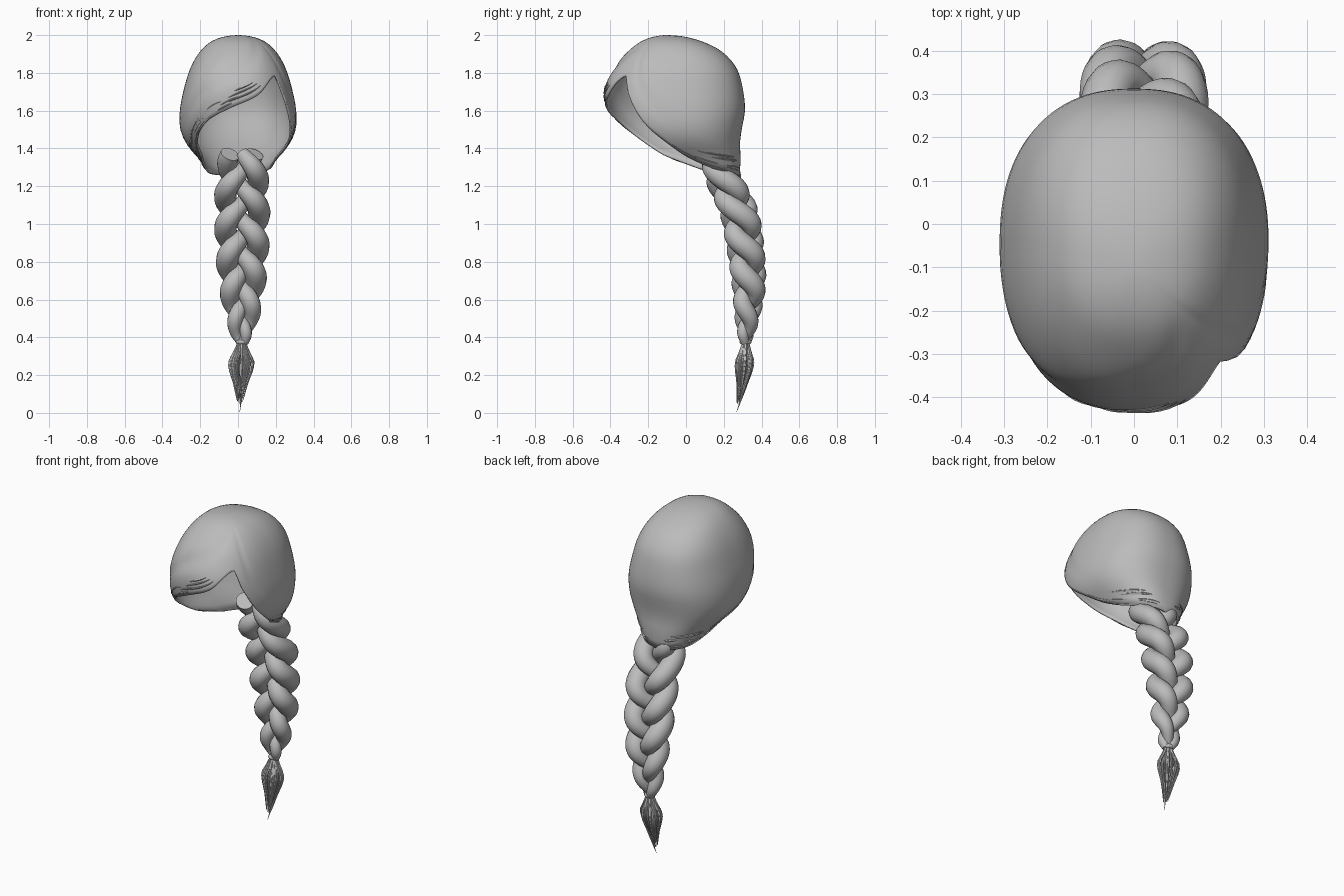
import bpy, bmesh, math, random
from mathutils import Vector

random.seed(4)
cube = bpy.data.objects.get("Cube")
if cube:
    bpy.data.objects.remove(cube)

hair = bpy.data.materials.new("hair_grey")
hair.use_nodes = True
GREY = (0.5, 0.5, 0.5, 1)
hair.diffuse_color = GREY
hair.node_tree.nodes["Principled BSDF"].inputs["Base Color"].default_value = GREY


def spline(keys, x):
    """Smooth interpolation through rows of (x, values...)."""
    x = min(max(x, keys[0][0]), keys[-1][0])
    i = 0
    while i < len(keys) - 2 and x > keys[i + 1][0]:
        i += 1
    a, b = keys[i], keys[i + 1]
    p, n = keys[max(i - 1, 0)], keys[min(i + 2, len(keys) - 1)]
    h = b[0] - a[0]
    u = (x - a[0]) / h
    out = []
    for k in range(1, len(a)):
        ma = (b[k] - p[k]) / (b[0] - p[0]) * h
        mb = (n[k] - a[k]) / (n[0] - a[0]) * h
        out.append((2*u**3 - 3*u*u + 1) * a[k] + (u**3 - 2*u*u + u) * ma
                   + (3*u*u - 2*u**3) * b[k] + (u**3 - u*u) * mb)
    return out


def finish(obj):
    bpy.ops.object.select_all(action='DESELECT')
    obj.select_set(True)
    bpy.context.view_layer.objects.active = obj
    if obj.type == 'CURVE':
        bpy.ops.object.convert(target='MESH')
    bpy.ops.object.shade_smooth_by_angle(angle=math.radians(50))


def tubes(name, paths, sides=2):
    """One object of round tubes; each path is a list of (point, radius)."""
    curve = bpy.data.curves.new(name, 'CURVE')
    curve.dimensions = '3D'
    curve.bevel_depth = 1
    curve.bevel_resolution = sides
    curve.use_fill_caps = True
    for path in paths:
        s = curve.splines.new('POLY')
        s.points.add(len(path) - 1)
        for p, (co, r) in zip(s.points, path):
            p.co = (*co, 1)
            p.radius = r
    obj = bpy.data.objects.new(name, curve)
    bpy.context.collection.objects.link(obj)
    curve.materials.append(hair)
    finish(obj)


# Cap sections: depth below crown (square root), half width, front y, back y
SECTIONS = [(math.sqrt(2 - z), w, f, b) for z, w, f, b in [
    (2.0, 0, -.10, -.10), (1.975, .125, -.22, .06), (1.92, .195, -.30, .18),
    (1.83, .25, -.38, .265), (1.72, .285, -.428, .30), (1.6, .308, -.42, .312),
    (1.5, .305, -.37, .295), (1.42, .27, -.30, .285), (1.35, .21, -.21, .29),
    (1.25, .15, -.05, .282)]]
ROUNDNESS = 2.35

# Hem height by angle from the front, positive towards the model's left
HEM = [(-180, 1.25), (-95, 1.28), (-58, 1.36), (-50, 1.42), (-40, 1.49),
       (-29, 1.55), (-9, 1.61), (20, 1.68), (45, 1.785), (51, 1.69),
       (61, 1.53), (74, 1.42), (84, 1.35), (110, 1.29), (180, 1.25)]


def cap_point(deg, z, hem, lift=0):
    w, f, b = spline(SECTIONS, math.sqrt(max(0, 2 - z)))
    a = math.radians(deg)
    s, c = math.sin(a), math.cos(a)
    # slightly squared outline, with a shallow crease above the swept fringe
    k = (abs(s) ** ROUNDNESS + abs(c) ** ROUNDNESS) ** (-1 / ROUNDNESS)
    k *= 1 - .03 * max(0, c) * math.exp(-((z - hem - .2) / .045) ** 2)
    k *= 1 + lift
    return Vector((w * k * s, (f + b) / 2 - (b - f) / 2 * k * c, z))


# Hair cap
COLS, ROWS = 120, 26
bm = bmesh.new()
crown = bm.verts.new((0, -.10, 2))
rings = []
for r in range(1, ROWS + 1):
    f = 1 - math.cos(r / ROWS * math.pi / 2)
    ring = []
    for c in range(COLS):
        deg = -180 + 360 * c / COLS
        hem = spline(HEM, deg)[0]
        ring.append(bm.verts.new(cap_point(deg, 2 - (2 - hem) * f, hem)))
    rings.append(ring)
for c in range(COLS):
    d = (c + 1) % COLS
    bm.faces.new((crown, rings[0][c], rings[0][d]))
    for upper, lower in zip(rings, rings[1:]):
        bm.faces.new((upper[c], lower[c], lower[d], upper[d]))
mesh = bpy.data.meshes.new("hair_cap")
bm.to_mesh(mesh)
bm.free()
mesh.materials.append(hair)
cap = bpy.data.objects.new("hair_cap", mesh)
bpy.context.collection.objects.link(cap)
solid = cap.modifiers.new("thickness", 'SOLIDIFY')
solid.thickness = .01
solid.offset = -1
finish(cap)

# Fine strands lying along the hem, clear of the parting
strands = []
for i in range(60):
    start, span = random.uniform(-178, 140), random.uniform(12, 40)
    if start < 75 and start + span > 25:
        continue
    rise = random.uniform(0, .09)
    path = []
    for j in range(9):
        deg = start + span * j / 8
        hem = spline(HEM, deg)[0]
        path.append((cap_point(deg, hem + rise, hem, .003),
                     .0045 * math.sin(math.pi * (j + .3) / 8.6)))
    strands.append(path)
tubes("hem_strands", strands, 0)

# Braid: depth below the top, centre y, swing, lock radius
BRAID = [(0, .165, .075, .05), (.08, .182, .08, .053), (.17, .217, .088, .056),
         (.3, .278, .09, .057), (.5, .315, .085, .057), (.7, .333, .068, .055),
         (.85, .325, .05, .044), (.95, .318, .03, .032), (1, .315, .012, .02)]
TOP, LENGTH, TURNS = 1.37, 1.0, 1.88


def braid_lock(k):
    path = []
    for i in range(91):
        t = i / 90
        y, swing, r = spline(BRAID, t)
        s = 2 * math.pi * (TURNS * t + k / 3)
        x = .022 + swing * math.sin(s)
        path.append(((x, y - .55 * swing * math.sin(2 * s), TOP - LENGTH * t),
                     r * (.78 + .27 * abs(math.sin(s)))))
    return path


for k, name in enumerate(("first", "second", "third")):
    tubes(name + "_braid_lock", [braid_lock(k)], 5)

# Tie at the end of the braid
bpy.ops.mesh.primitive_torus_add(location=(.02, .315, .375), major_radius=.02,
                                 minor_radius=.012, major_segments=20, minor_segments=8)
tie = bpy.context.object
tie.name = "braid_tie"
tie.data.materials.append(hair)
finish(tie)

# Loose tassel below the tie
tassel = []
for i in range(70):
    a = random.uniform(0, 2 * math.pi)
    spread = .068 * math.sqrt(random.uniform(.1, 1))
    end = random.uniform(.04, .17) if i else .005
    path = []
    for j in range(11):
        t = j / 10
        z = .375 + (end - .375) * t
        u = (.375 - z) / .375
        r = spread * spline([(0, .2), (.15, .6), (.3, 1), (.6, .55), (1, .02)], u)[0]
        path.append(((.02 - .012 * u + r * math.cos(a),
                      .315 - .05 * u * u + .7 * r * math.sin(a), z),
                     .008 * (1 - t) ** .6 + .0008))
    tassel.append(path)
tubes("braid_tassel", tassel, 1)
